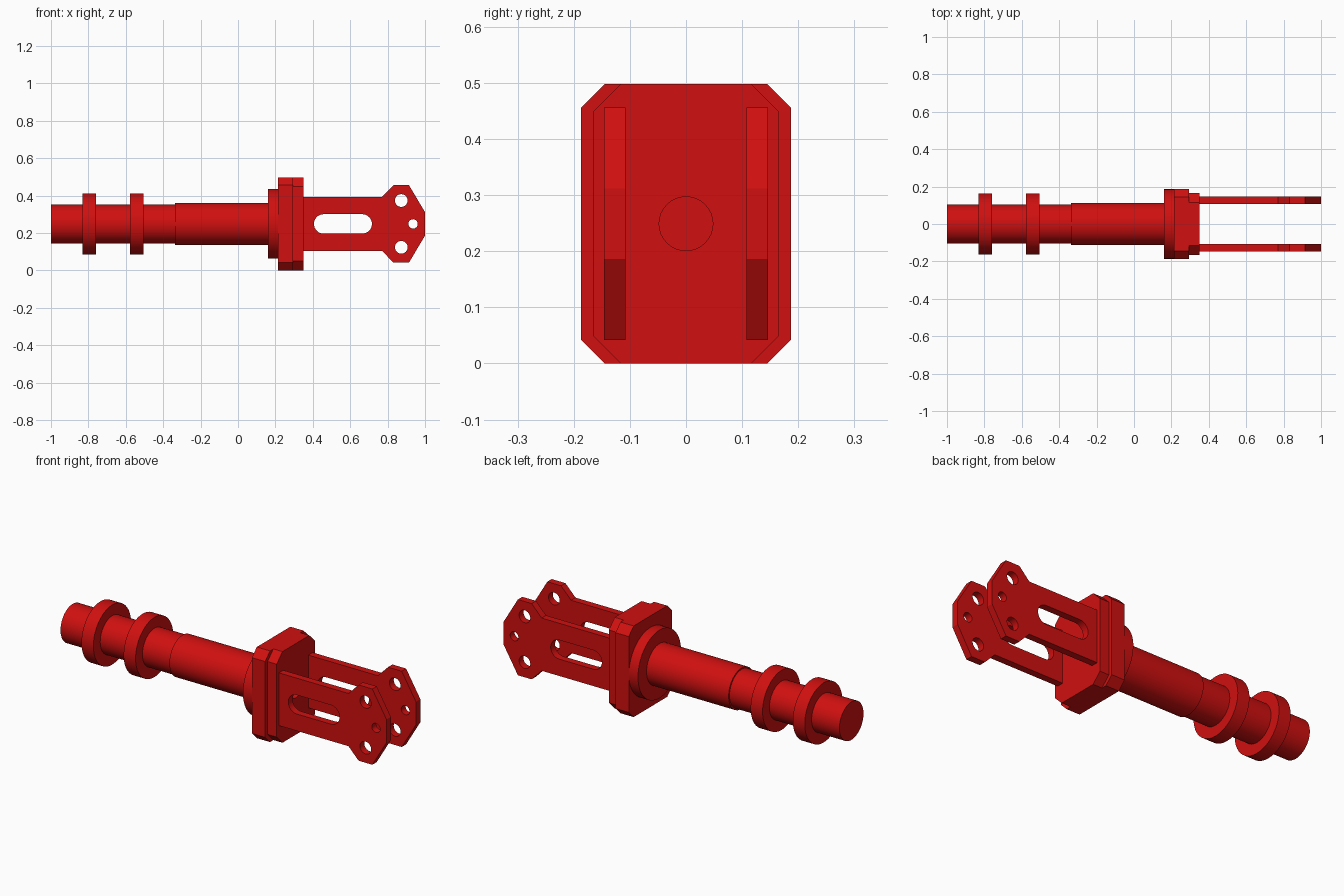
import bpy, bmesh, math
from mathutils import Matrix

if "Cube" in bpy.data.objects:
    bpy.data.objects.remove(bpy.data.objects["Cube"], do_unlink=True)

CZ = 0.249  # height of the shaft axis

red = bpy.data.materials.new("red")
red.diffuse_color = (0.63, 0.005, 0.005, 1)
red.use_nodes = True
red.node_tree.nodes["Principled BSDF"].inputs["Base Color"].default_value = red.diffuse_color

# Local (u, v, w) axes mapped to world axes
ALONG_X = Matrix(((0, 0, 1, 0), (1, 0, 0, 0), (0, 1, 0, 0), (0, 0, 0, 1)))
ALONG_Y = Matrix(((1, 0, 0, 0), (0, 0, -1, 0), (0, 1, 0, 0), (0, 0, 0, 1)))


def finish(name, bm):
    bmesh.ops.recalc_face_normals(bm, faces=bm.faces)
    mesh = bpy.data.meshes.new(name)
    bm.to_mesh(mesh)
    bm.free()
    mesh.materials.append(red)
    ob = bpy.data.objects.new(name, mesh)
    bpy.context.collection.objects.link(ob)
    bpy.ops.object.select_all(action='DESELECT')
    ob.select_set(True)
    bpy.context.view_layer.objects.active = ob
    bpy.ops.object.shade_smooth_by_angle(angle=math.radians(30))
    return ob


def cylinder_x(name, x0, x1, r):
    bm = bmesh.new()
    place = Matrix.Translation(((x0 + x1) / 2, 0, CZ)) @ ALONG_X
    bmesh.ops.create_cone(bm, cap_ends=True, segments=64, radius1=r, radius2=r,
                          depth=x1 - x0, matrix=place)
    return finish(name, bm)


def arc(cx, cy, r, start=0, sweep=360, n=32):
    steps = n if sweep == 360 else n + 1
    return [(cx + r * math.cos(math.radians(start + sweep * i / n)),
             cy + r * math.sin(math.radians(start + sweep * i / n))) for i in range(steps)]


def plate(name, loops, thickness, matrix):
    """Extrude an outline (first loop) with holes (other loops)."""
    curve = bpy.data.curves.new(name + "_outline", 'CURVE')
    curve.dimensions = '2D'
    curve.fill_mode = 'BOTH'
    curve.extrude = thickness / 2
    for pts in loops:
        sp = curve.splines.new('POLY')
        sp.points.add(len(pts) - 1)
        for p, (u, v) in zip(sp.points, pts):
            p.co = (u, v, 0, 1)
        sp.use_cyclic_u = True
    tmp = bpy.data.objects.new(name + "_outline", curve)
    bpy.context.collection.objects.link(tmp)
    mesh = bpy.data.meshes.new_from_object(
        tmp.evaluated_get(bpy.context.evaluated_depsgraph_get()))
    bm = bmesh.new()
    bm.from_mesh(mesh)
    bpy.data.objects.remove(tmp, do_unlink=True)
    bpy.data.curves.remove(curve)
    bpy.data.meshes.remove(mesh)
    bmesh.ops.remove_doubles(bm, verts=bm.verts, dist=1e-5)
    bm.transform(matrix)
    return finish(name, bm)


def octagon(w, h, cu, cv):
    return [(w, h - cv), (w - cu, h), (cu - w, h), (-w, h - cv),
            (-w, cv - h), (cu - w, -h), (w - cu, -h), (w, cv - h)]


# Stepped shaft with two collars and a flange
cylinder_x("shaft_end", -1.0, -0.33, 0.104)
cylinder_x("outer_collar", -0.832, -0.76, 0.163)
cylinder_x("inner_collar", -0.577, -0.505, 0.163)
cylinder_x("shaft_sleeve", -0.336, 0.165, 0.112)
cylinder_x("flange", 0.16, 0.216, 0.186)

# Chamfered mounting block: rear plate, then a narrower front plate with a bore
plate("rear_block", [octagon(0.187, CZ, 0.042, 0.042)], 0.08,
      Matrix.Translation((0.255, 0, CZ)) @ ALONG_X)
plate("front_block", [octagon(0.166, CZ, 0.05, 0.05), arc(0, 0, 0.048)], 0.055,
      Matrix.Translation((0.3225, 0, CZ)) @ ALONG_X)

# Two fork arms with a slot and three bolt holes
upper = [(0.345, 0.144), (0.77, 0.144), (0.831, 0.207), (0.914, 0.207), (1.0, 0.063)]
outline = upper + [(x, -z) for x, z in reversed(upper)]
slot = arc(0.458, 0, 0.052, 90, 180, 16) + arc(0.664, 0, 0.052, -90, 180, 16)
holes = [slot, arc(0.873, 0.125, 0.034), arc(0.873, -0.125, 0.034), arc(0.936, 0, 0.025)]
for side, name in ((-1, "front_arm"), (1, "back_arm")):
    plate(name, [outline] + holes, 0.038,
          Matrix.Translation((0, side * 0.127, CZ)) @ ALONG_Y)
